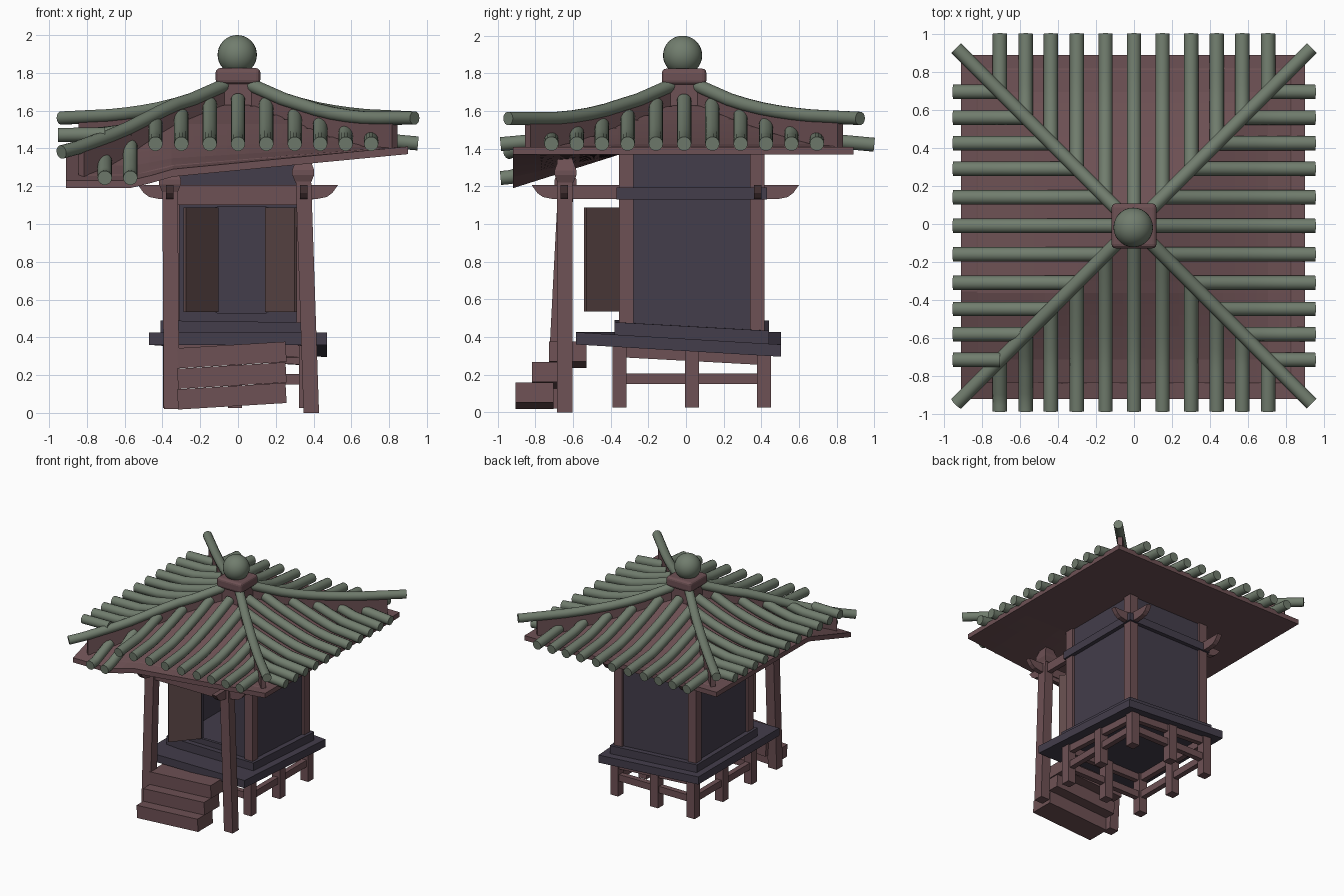
import bpy, bmesh, math
from mathutils import Vector, Matrix

cube = bpy.data.objects.get("Cube")
if cube:
    bpy.data.objects.remove(cube, do_unlink=True)


def material(name, rgb):
    m = bpy.data.materials.new(name)
    m.use_nodes = True
    color = (*rgb, 1)
    m.diffuse_color = color
    node = next(n for n in m.node_tree.nodes if n.type == 'BSDF_PRINCIPLED')
    node.inputs["Base Color"].default_value = color
    node.inputs["Roughness"].default_value = 0.8
    return m


RED = material("red_wood", (0.155, 0.082, 0.089))
DOOR = material("door_wood", (0.115, 0.067, 0.066))
BLUE = material("dark_slate_wood", (0.056, 0.047, 0.070))
GREEN = material("green_tile", (0.165, 0.205, 0.155))


def finish(name, bm, mat, smooth=False):
    bmesh.ops.recalc_face_normals(bm, faces=bm.faces[:])
    me = bpy.data.meshes.new(name)
    bm.to_mesh(me)
    bm.free()
    me.materials.append(mat)
    if smooth:
        for p in me.polygons:
            p.use_smooth = True
        me.set_sharp_from_angle(angle=math.radians(40))
    ob = bpy.data.objects.new(name, me)
    bpy.context.collection.objects.link(ob)
    return ob


def loft(name, rings, mat, smooth=False):
    """Skin closed rings of points and cap both ends."""
    bm = bmesh.new()
    loops = [[bm.verts.new(p) for p in ring] for ring in rings]
    n = len(loops[0])
    for a, b in zip(loops, loops[1:]):
        for i in range(n):
            j = (i + 1) % n
            bm.faces.new((a[i], a[j], b[j], b[i]))
    bm.faces.new(loops[0])
    bm.faces.new(loops[-1])
    return finish(name, bm, mat, smooth)


def box(name, lo, hi, mat, warp=None, cuts=0, turn=None):
    bm = bmesh.new()
    bmesh.ops.create_cube(bm, size=1)
    if cuts:
        bmesh.ops.subdivide_edges(bm, edges=bm.edges[:], cuts=cuts, use_grid_fill=True)
    lo, hi = Vector(lo), Vector(hi)
    for v in bm.verts:
        v.co = Vector([v.co[i] * (hi - lo)[i] for i in range(3)])
        if turn:
            v.co = turn @ v.co
        v.co += (lo + hi) / 2
        if warp:
            v.co.z -= warp(v.co.x, v.co.y)
    return finish(name, bm, mat)


def tube(name, path, radius, mat, sides=14):
    rings = []
    for i, p in enumerate(path):
        t = (path[min(i + 1, len(path) - 1)] - path[max(i - 1, 0)]).normalized()
        side = t.cross(Vector((0, 0, 1))).normalized()
        up = side.cross(t)
        angles = [math.tau * k / sides for k in range(sides)]
        rings.append([p + radius * (side * math.cos(a) + up * math.sin(a)) for a in angles])
    return loft(name, rings, mat, True)


def post(name, foot, top, half, mat):
    square = [(-half, -half), (half, -half), (half, half), (-half, half)]
    return loft(name, [[(p[0] + x, p[1] + y, p[2]) for x, y in square] for p in (foot, top)], mat)


def curve_height(keys, r):
    for (r0, z0), (r1, z1) in zip(keys, keys[1:]):
        if r <= r1:
            return z0 + (z1 - z0) * (r - r0) / (r1 - r0)
    return keys[-1][1]


# Roof shape: concave slopes, with one front corner sagging
TILE = [(0.08, 1.665), (0.3, 1.575), (0.43, 1.53), (0.57, 1.485), (0.7, 1.45), (1.02, 1.42)]
HIP = [(0.07, 1.735), (0.27, 1.647), (0.45, 1.602), (0.64, 1.575), (0.95, 1.56)]
CY = -0.01


def sag(x, y):
    fade = min(1, max(0, (-0.35 - y) / 0.57))
    drop = 0.12 * (0.9 - x) / 1.25 if x > -0.35 else 0.12 + 0.06 * min(1, (-0.35 - x) / 0.2)
    return fade * max(0, drop)


box("roof_slab", (-0.91, -0.92, 1.37), (0.9, 0.89, 1.41), RED, sag, 15)

bm = bmesh.new()
bmesh.ops.create_grid(bm, x_segments=30, y_segments=30, size=0.88)
for v in bm.verts:
    r = max(abs(v.co.x), abs(v.co.y), 0.08)
    v.co.y += CY
    v.co.z = max(1.4, curve_height(TILE, r) - 0.025) - (0.03 if r > 0.87 else 0)
    v.co.z -= sag(v.co.x, v.co.y)
finish("roof_slopes", bm, RED)

# Rows of round tiles on the four slopes
offsets = [-0.705, -0.57, -0.437, -0.3, -0.15, 0, 0.15, 0.3, 0.435, 0.57, 0.705]
slopes = {"front": (0, -1, 0.975), "back": (0, 1, 1.01), "left": (1, 0, 0.953), "right": (-1, 0, 0.953)}
for side, (dx, dy, reach) in slopes.items():
    for n, off in enumerate(offsets):
        start = max(abs(off), 0.1)
        path = []
        for k in range(9):
            r = start + (reach - start) * k / 8
            x, y = dx * r + abs(dy) * off, dy * r + abs(dx) * off + CY
            z = curve_height(TILE, r)
            if side == "front" and off < -0.5:
                z -= sag(x, y)
            if side == "right":
                z += 0.045 * max(0, r - 0.4) / 0.55
            path.append(Vector((x, y, z)))
        tube(f"{side}_tile_{n + 1}", path, 0.038, GREEN)

# Corner ridges with upright boards below them
for sx in (-1, 1):
    for sy in (-1, 1):
        name = ("left" if sx > 0 else "right") + ("_back" if sy > 0 else "_front")
        path, rings = [], []
        side = Vector((sy, -sx, 0)) * 0.014
        for k in range(11):
            r = 0.07 + 0.865 * k / 10
            x, y = sx * r, sy * r + CY
            path.append(Vector((x, y, curve_height(HIP, r) - sag(x, y))))
            r = 0.07 + 0.76 * k / 10
            x, y = sx * r, sy * r + CY
            low = Vector((x, y, 1.39 - sag(x, y)))
            high = Vector((x, y, curve_height(HIP, r) - 0.01 - sag(x, y)))
            rings.append([low - side, low + side, high + side, high - side])
        tube(name + "_ridge", path, 0.036, GREEN)
        loft(name + "_ridge_board", rings, RED)

# Finial
box("finial_neck", (-0.1, -0.11, 1.55), (0.1, 0.09, 1.77), RED)
cap = box("finial_cap", (-0.118, -0.128, 1.74), (0.118, 0.108, 1.825), RED)
bev = cap.modifiers.new("soft_edges", 'BEVEL')
bev.width, bev.segments = 0.022, 3
bm = bmesh.new()
bmesh.ops.create_uvsphere(bm, u_segments=28, v_segments=18, radius=0.104,
                          matrix=Matrix.Translation((-0.004, -0.018, 1.896)))
finish("finial_ball", bm, GREEN, True)

# Shrine room: corner posts and wall panels around a front opening
BY = 0.03
for sx in (-1, 1):
    for sy in (-1, 1):
        x, y = sx * 0.348, BY + sy * 0.348
        post("room_post", (x, y, 0.42), (x, y, 1.38), 0.038, RED)
    box("side_wall", (sx * 0.355 - 0.012, -0.31, 0.42), (sx * 0.355 + 0.012, 0.37, 1.38), BLUE)
for name, x0, x1, y, z0, z1 in [
        ("back_wall", -0.35, 0.35, 0.385, 0.42, 1.38),
        ("front_panel_right", -0.35, -0.11, -0.32, 0.42, 1.38),
        ("front_panel_left", 0.15, 0.35, -0.32, 0.42, 1.38),
        ("front_lintel", -0.11, 0.15, -0.32, 1.09, 1.38),
        ("front_sill", -0.11, 0.15, -0.32, 0.42, 0.53)]:
    box(name, (x0, y - 0.012, z0), (x1, y + 0.012, z1), BLUE)
box("tie_band", (-0.4, BY - 0.4, 1.13), (0.4, BY + 0.4, 1.195), BLUE)

# Open doors
for name, hinge, tip in [("right_door", -0.11, -0.283), ("left_door", 0.15, 0.305)]:
    a, b = Vector((hinge, -0.335, 0)), Vector((tip, -0.535, 0))
    n = (b - a).cross(Vector((0, 0, 1))).normalized() * 0.009
    loft(name, [[p + Vector((0, 0, z)) for p in (a - n, a + n, b + n, b - n)] for z in (0.535, 1.088)], DOOR)


# Beams with upturned ends
def beam(name, mid, half, at, along_x):
    prof = [(-half, 1.207), (half, 1.207), (half - 0.03, 1.165), (half - 0.06, 1.143), (half - 0.11, 1.133),
            (-half + 0.11, 1.133), (-half + 0.06, 1.143), (-half + 0.03, 1.165)]
    rings = [[(mid + u, at + t, z) if along_x else (at + t, mid + u, z) for u, z in prof]
             for t in (-0.02, 0.02)]
    loft(name, rings, RED)


beam("porch_beam", 0, 0.53, -0.647, True)
beam("back_beam", 0, 0.53, 0.38, True)
beam("right_beam", -0.11, 0.71, -0.362, False)
beam("left_beam", -0.11, 0.71, 0.347, False)
box("porch_lintel", (-0.33, -0.66, 1.1), (0.32, -0.634, 1.2), RED)

# Leaning porch posts with flared heads
post("right_porch_post", (-0.352, -0.7, 0.02), (-0.36, -0.635, 1.26), 0.041, RED)
post("left_porch_post", (0.388, -0.643, 0), (0.342, -0.643, 1.36), 0.041, RED)
for name, x, z in [("right_post_head", -0.36, 1.2), ("left_post_head", 0.345, 1.25)]:
    rings = [[(x + a * h, -0.64 + b * h, z + dz) for a, b in ((-1, -1), (1, -1), (1, 1), (-1, 1))]
             for h, dz in ((0.042, -0.03), (0.058, 0.01), (0.058, 0.035), (0.035, 0.1))]
    loft(name, rings, RED)


# Two-tier platform, sinking at the back left corner
def sink(x, y):
    return 0.065 * min(1, max(0, (x + 0.47) / 0.94)) * min(1, max(0, (y + 0.585) / 1.09))


box("platform_lower", (-0.47, -0.585, 0.36), (0.47, 0.505, 0.425), BLUE, sink)
box("platform_upper", (-0.41, -0.38, 0.41), (0.41, 0.44, 0.49), BLUE, sink)

# Legs and rails under the platform
LX, LY = (-0.36, -0.015, 0.36), (-0.353, 0.033, 0.415)
for i, x in enumerate(LX):
    for j, y in enumerate(LY):
        if (i, j) != (1, 1):
            post("platform_leg", (x, y, 0.025), (x, y, 0.375 - sink(x, y)), 0.037, RED)
for z0, z1, warp in ((0.15, 0.207, None), (0.305, 0.37, sink)):
    for x in (LX[0], LX[2]):
        box("side_rail", (x - 0.022, LY[0], z0), (x + 0.022, LY[2], z1), RED, warp)
    for y in (LY[0], LY[2]):
        box("cross_rail", (LX[0], y - 0.022, z0), (LX[2], y + 0.022, z1), RED, warp)

# Tilted stairs
tilt = Matrix.Rotation(-0.06, 3, 'Y')
for k in range(3):
    y, z = -0.905 + 0.088 * k, 0.035 + 0.109 * k
    box(f"stair_{k + 1}", (-0.32, y, z), (0.255, y + 0.2, z + 0.107), RED, turn=tilt)
